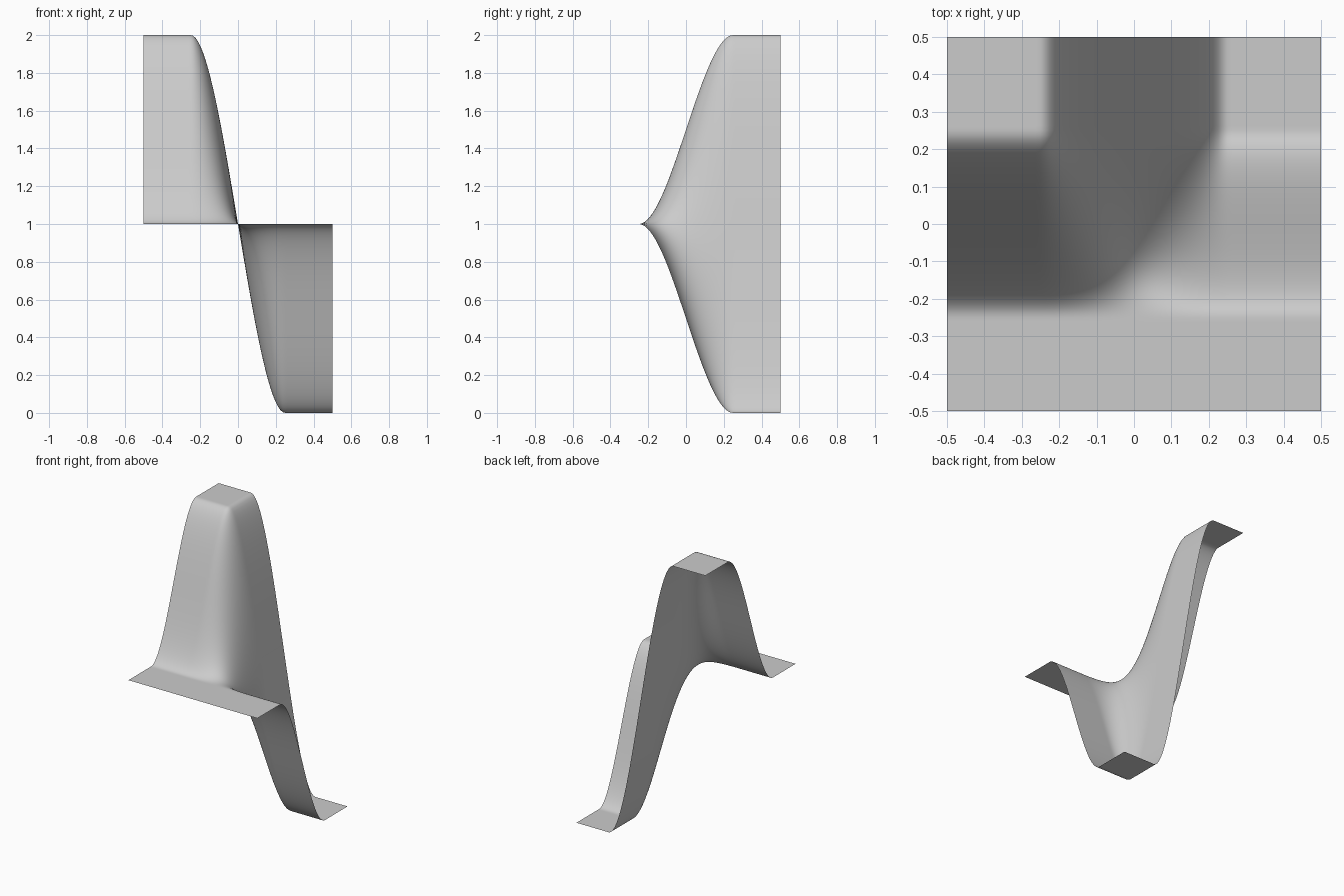
import bpy, bmesh

if "Cube" in bpy.data.objects:
    bpy.data.objects.remove(bpy.data.objects["Cube"])


def ease(t):
    """Smooth 0-to-1 step with flat ends."""
    t = max(0.0, min(1.0, t))
    return t * t * (3 - 2 * t)


# Single-sheet surface: flat at the front, rising left and dropping right at the back
bm = bmesh.new()
bmesh.ops.create_grid(bm, x_segments=80, y_segments=80, size=0.5)
for v in bm.verts:
    across = 1 - 2 * ease((v.co.x + 0.25) / 0.5)
    depth = ease((v.co.y + 0.25) / 0.5)
    v.co.z = 1 + across * depth

mesh = bpy.data.meshes.new("wave_sheet")
bm.to_mesh(mesh)
bm.free()
sheet = bpy.data.objects.new("wave_sheet", mesh)
bpy.context.collection.objects.link(sheet)

# Smooth shading over the whole sheet
for poly in mesh.polygons:
    poly.use_smooth = True
